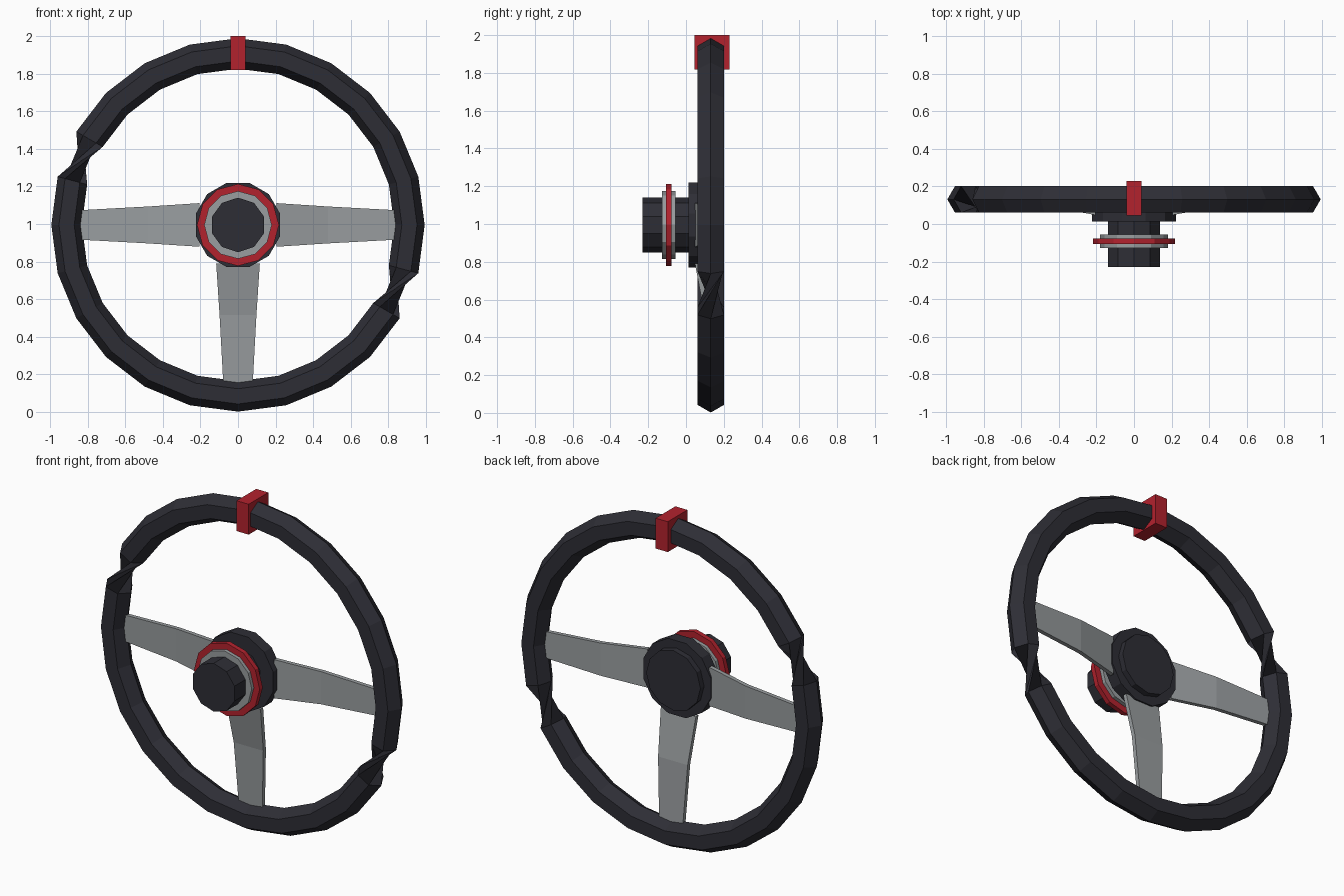
import bpy, bmesh, math
from mathutils import Matrix, Vector

if "Cube" in bpy.data.objects:
    bpy.data.objects.remove(bpy.data.objects["Cube"])

CZ = 0.995   # wheel centre height


def material(name, rgb):
    m = bpy.data.materials.new(name)
    m.diffuse_color = (*rgb, 1)
    m.use_nodes = True
    m.node_tree.nodes["Principled BSDF"].inputs["Base Color"].default_value = m.diffuse_color
    return m


DARK = material("dark_grip", (0.027, 0.027, 0.036))
SILVER = material("brushed_silver", (0.32, 0.34, 0.35))
RED = material("red", (0.45, 0.016, 0.027))


def finish(name, bm, mat):
    bmesh.ops.recalc_face_normals(bm, faces=bm.faces)
    mesh = bpy.data.meshes.new(name)
    bm.to_mesh(mesh)
    bm.free()
    mesh.materials.append(mat)
    ob = bpy.data.objects.new(name, mesh)
    bpy.context.collection.objects.link(ob)
    return ob


def disc(name, radius, y0, y1, mat, sides=12, turn=0.0):
    """Prism along y, first vertex straight up unless turned."""
    bm = bmesh.new()
    bmesh.ops.create_cone(bm, cap_ends=True, segments=sides, radius1=radius,
                          radius2=radius, depth=y1 - y0)
    place = (Matrix.Translation((0, (y0 + y1) / 2, CZ))
             @ Matrix.Rotation(turn, 4, 'Y') @ Matrix.Rotation(math.pi / 2, 4, 'X'))
    bm.transform(place)
    return finish(name, bm, mat)


# Rim: hexagonal tube whose section flips over twice, giving the two twists
def build_rim(major=0.912, minor=0.081, segs=24, sides=6):
    bm = bmesh.new()
    rings = []
    for i in range(segs):
        a = math.tau * i / segs
        flip = 1 if 0 <= (i + 1) % segs < 12 else -1
        ring = []
        for j in range(sides):
            b = math.tau * j / sides
            r = major + flip * minor * math.cos(b)
            y = 0.131 + flip * minor * math.sin(b)
            ring.append(bm.verts.new((r * math.cos(a), y, CZ + r * math.sin(a))))
        rings.append(ring)
    for i in range(segs):
        p, q = rings[i], rings[(i + 1) % segs]
        for j in range(sides):
            k = (j + 1) % sides
            bm.faces.new((p[j], p[k], q[k], q[j]))
    finish("rim", bm, DARK)


build_rim()


# Spokes: tapered bent plates
def build_spoke(name, angle):
    bm = bmesh.new()
    t = 0.0125
    rings = []
    for r, hw, y in ((0.205, 0.116, 0.06), (0.48, 0.098, 0.112), (0.85, 0.078, 0.131)):
        rings.append([bm.verts.new((r, y + dy, w)) for dy, w in
                      ((-t, -hw), (-t, hw), (t, hw), (t, -hw))])
    for p, q in zip(rings, rings[1:]):
        for j in range(4):
            k = (j + 1) % 4
            bm.faces.new((p[j], p[k], q[k], q[j]))
    bm.faces.new(rings[0])
    bm.faces.new(rings[-1])
    bm.transform(Matrix.Translation((0, 0, CZ)) @ Matrix.Rotation(angle, 4, 'Y'))
    finish(name, bm, SILVER)


for name, angle in (("spoke_right", 0), ("spoke_lower", math.pi / 2), ("spoke_left", math.pi)):
    build_spoke(name, angle)

# Hub stack, back to front
disc("hub_back_plate", 0.18, 0.07, 0.12, DARK)
disc("hub", 0.232, 0.013, 0.085, DARK, turn=math.pi / 12)
disc("hub_column", 0.145, -0.23, 0.03, DARK, sides=10)
disc("release_collar", 0.18, -0.127, -0.055, SILVER)
disc("release_ring", 0.218, -0.106, -0.077, RED)

# Centre marker band on top of the rim
bm = bmesh.new()
bmesh.ops.create_cube(bm, size=1)
bm.transform(Matrix.Translation((0, 0.137, 1.909)) @ Matrix.Diagonal((0.08, 0.186, 0.182, 1)))
finish("centre_marker", bm, RED)
